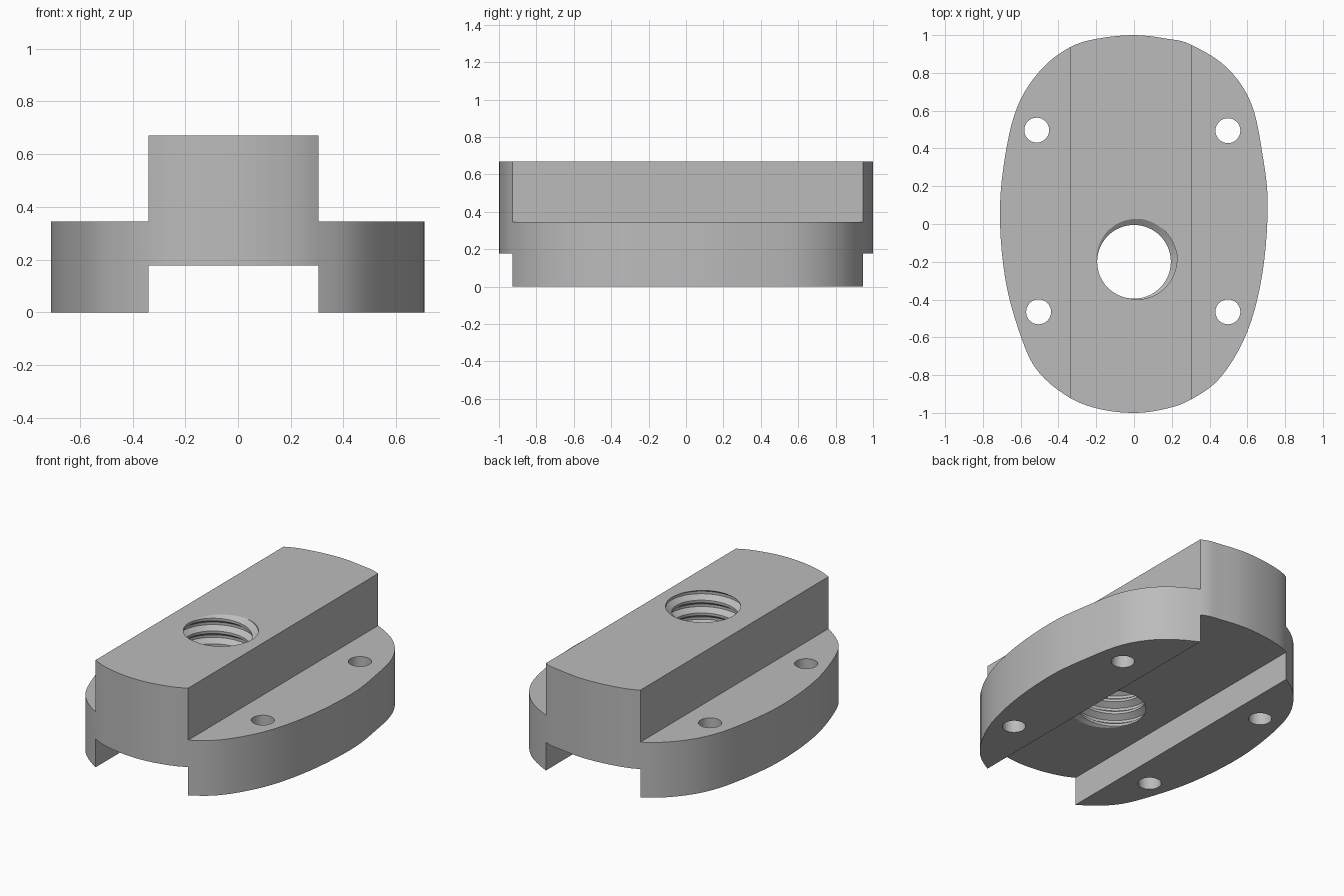
import bpy, bmesh, math
from mathutils import Vector

cube = bpy.data.objects.get("Cube")
if cube:
    bpy.data.objects.remove(cube, do_unlink=True)

TOP = 0.67
PITCH = 0.08
BORE = (0.0, -0.2)

metal = bpy.data.materials.new("light grey metal")
metal.use_nodes = True
metal.diffuse_color = (0.5, 0.5, 0.5, 1)
metal.node_tree.nodes["Principled BSDF"].inputs["Base Color"].default_value = metal.diffuse_color


def finish(name, bm):
    bmesh.ops.recalc_face_normals(bm, faces=bm.faces[:])
    mesh = bpy.data.meshes.new(name)
    bm.to_mesh(mesh)
    bm.free()
    mesh.materials.append(metal)
    obj = bpy.data.objects.new(name, mesh)
    bpy.context.collection.objects.link(obj)
    return obj


def prism(name, points, shift):
    """Extrude a closed polygon along a vector."""
    bm = bmesh.new()
    face = bm.faces.new([bm.verts.new(p) for p in points])
    ext = bmesh.ops.extrude_face_region(bm, geom=[face], use_keep_orig=True)
    moved = [g for g in ext["geom"] if isinstance(g, bmesh.types.BMVert)]
    bmesh.ops.translate(bm, vec=shift, verts=moved)
    return finish(name, bm)


def smooth_loop(points, steps):
    """Closed Catmull-Rom curve through the points."""
    pts = [Vector((x, y, 0)) for x, y in points]
    n, out = len(pts), []
    for i in range(n):
        a, b, c, d = (pts[(i + k - 1) % n] for k in range(4))
        for s in range(steps):
            t = s / steps
            out.append(0.5 * (2 * b + (c - a) * t + (2 * a - 5 * b + 4 * c - d) * t**2
                              + (3 * b - a - 3 * c + d) * t**3))
    return out


def thread_cutter(name, minor, major, sides=64):
    """Helical grid of rings, each turn joining the next, closed at both ends."""
    profile = [(0.0, major), (0.2, major), (0.5, minor), (0.7, minor)]
    rows = len(profile)
    turns = 11
    z0 = TOP - PITCH * (0.225 + 8)
    bm = bmesh.new()
    cols = []
    for i in range(sides):
        a = math.tau * i / sides
        col = []
        for j in range(turns * rows + (rows if i == 0 else 0)):
            frac, r = profile[j % rows]
            z = z0 + PITCH * (j // rows + frac + i / sides)
            col.append(bm.verts.new((BORE[0] + r * math.cos(a), BORE[1] + r * math.sin(a), z)))
        cols.append(col)
    for i in range(sides):
        last = i == sides - 1
        nxt = cols[0][rows:] if last else cols[i + 1]
        for j in range(turns * rows - 1):
            bm.faces.new((cols[i][j], nxt[j], nxt[j + 1], cols[i][j + 1]))
    # Drop unused seam points, then fan each open end to a centre point
    bmesh.ops.delete(bm, geom=[v for v in bm.verts if not v.link_faces], context="VERTS")
    border = [e for e in bm.edges if e.is_boundary]
    mid = z0 + PITCH * turns / 2
    low = bm.verts.new((*BORE, z0 - PITCH))
    high = bm.verts.new((*BORE, z0 + PITCH * (turns + 2)))
    for e in border:
        tip = low if (e.verts[0].co.z + e.verts[1].co.z) / 2 < mid else high
        bm.faces.new((e.verts[0], e.verts[1], tip))
    return finish(name, bm)


# Oval outline of the block
outline = [(0, 1), (-0.2, 0.98), (-0.34, 0.935), (-0.48, 0.83), (-0.6, 0.66), (-0.67, 0.43),
           (-0.71, 0.08), (-0.68, -0.3), (-0.59, -0.62), (-0.5, -0.79), (-0.34, -0.92),
           (-0.18, -0.98), (0, -1), (0.16, -0.98), (0.3, -0.93), (0.46, -0.81), (0.6, -0.57),
           (0.68, -0.26), (0.708, 0.1), (0.68, 0.37), (0.62, 0.64), (0.49, 0.83),
           (0.3, 0.95), (0.18, 0.98)]
body = prism("slotted_base", smooth_loop(outline, 5), (0, 0, TOP))

# Cross-section: raised rib on top, slot underneath
left, right, flange, slot = -0.34, 0.305, 0.345, 0.177
section = [(-1, 0), (left, 0), (left, slot), (right, slot), (right, 0), (1, 0),
           (1, flange), (right, flange), (right, TOP), (left, TOP), (left, flange), (-1, flange)]
# Top and bottom reach past the outline so the cut stays clean
cross = prism("cross_section", [(x, -1.2, -0.1 if z == 0 else TOP + 0.1 if z == TOP else z)
                                for x, z in section], (0, 2.4, 0))
cutters = [(cross, "INTERSECT"), (thread_cutter("bore_thread", 0.195, 0.23), "DIFFERENCE")]

# Four screw holes through the flanges
for x, y in [(-0.515, 0.497), (0.497, 0.494), (-0.505, -0.465), (0.497, -0.465)]:
    ring = [(x + 0.066 * math.cos(math.tau * k / 32), y + 0.066 * math.sin(math.tau * k / 32), -0.2)
            for k in range(32)]
    cutters.append((prism("screw_hole", ring, (0, 0, 1)), "DIFFERENCE"))

for cutter, operation in cutters:
    mod = body.modifiers.new(cutter.name, "BOOLEAN")
    mod.operation = operation
    mod.solver = "EXACT"
    mod.object = cutter

# Bake the cuts and remove the cutters
bpy.context.view_layer.update()
result = bpy.data.meshes.new_from_object(body.evaluated_get(bpy.context.evaluated_depsgraph_get()))
body.modifiers.clear()
body.data = result
body.data.materials.clear()
body.data.materials.append(metal)
for poly in body.data.polygons:
    poly.material_index = 0
for cutter, _ in cutters:
    bpy.data.objects.remove(cutter, do_unlink=True)

bpy.ops.object.select_all(action="DESELECT")
body.select_set(True)
bpy.context.view_layer.objects.active = body
bpy.ops.object.shade_smooth_by_angle(angle=math.radians(30))
